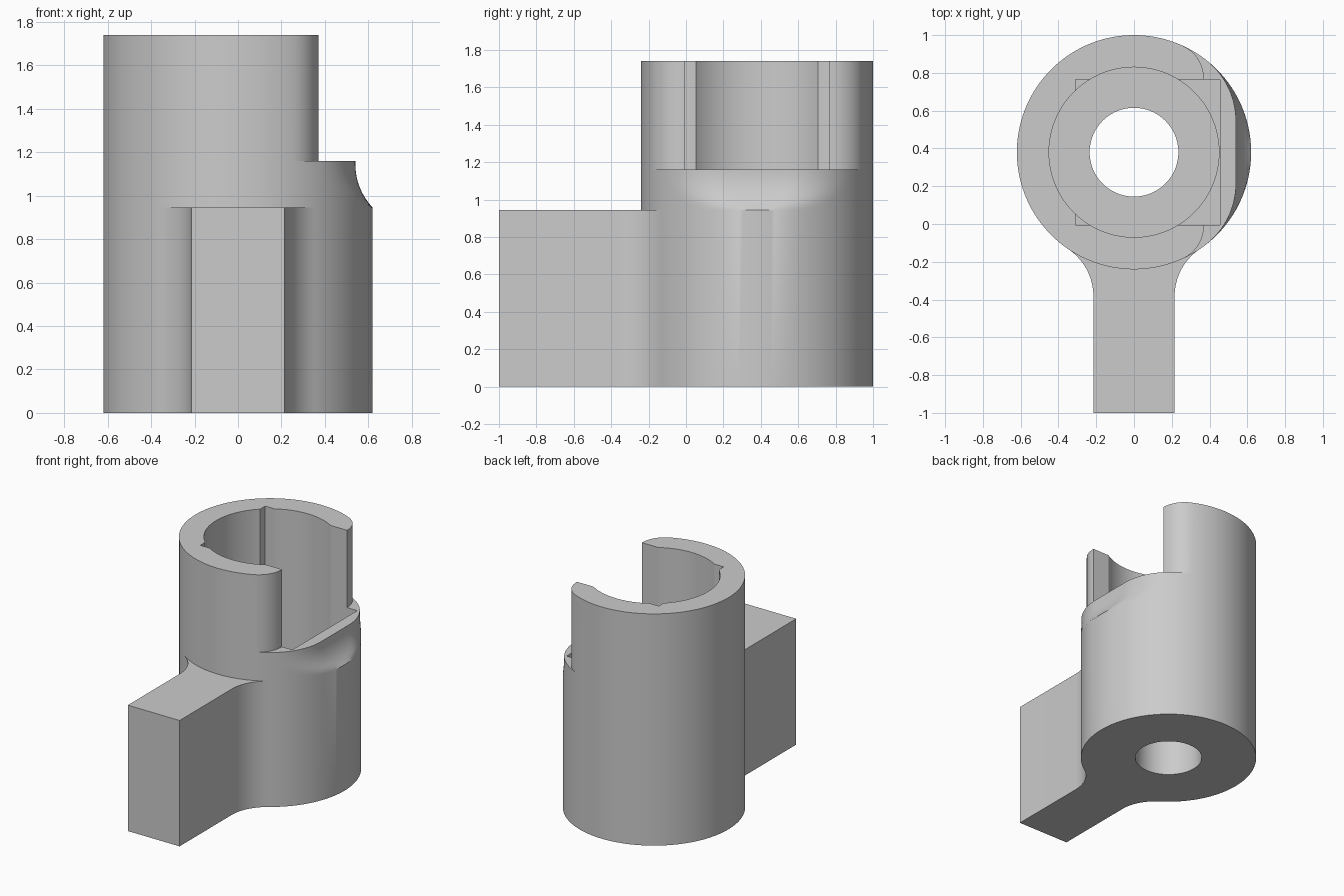
import bpy, bmesh
from math import sin, cos, tan, atan2, sqrt, pi, radians

if "Cube" in bpy.data.objects:
    bpy.data.objects.remove(bpy.data.objects["Cube"])

R, CY = 0.62, 0.38           # barrel radius and centre
ARM_W, ARM_H, FIL = 0.215, 0.945, 0.30
LEDGE, TOP = 1.16, 1.74
SEG = 160

grey = bpy.data.materials.new("light_grey")
grey.use_nodes = True
grey.diffuse_color = (0.6, 0.6, 0.6, 1)
grey.node_tree.nodes["Principled BSDF"].inputs["Base Color"].default_value = (0.6, 0.6, 0.6, 1)


def loft(name, rings):
    """Closed solid through rings of equal point count."""
    bm = bmesh.new()
    loops = [[bm.verts.new(p) for p in ring] for ring in rings]
    n = len(loops[0])
    for a, b in zip(loops, loops[1:]):
        for i in range(n):
            j = (i + 1) % n
            bm.faces.new((a[i], a[j], b[j], b[i]))
    bm.faces.new(loops[0][::-1])
    bm.faces.new(loops[-1])
    bmesh.ops.remove_doubles(bm, verts=bm.verts, dist=1e-5)
    bmesh.ops.recalc_face_normals(bm, faces=bm.faces)
    mesh = bpy.data.meshes.new(name)
    bm.to_mesh(mesh)
    bm.free()
    mesh.materials.append(grey)
    ob = bpy.data.objects.new(name, mesh)
    bpy.context.collection.objects.link(ob)
    return ob


def prism(name, pts, z0, z1):
    return loft(name, [[(x, y, z) for x, y in pts] for z in (z0, z1)])


def circle(r):
    return [(r * cos(2 * pi * i / SEG), CY + r * sin(2 * pi * i / SEG)) for i in range(SEG)]


def flat_ring(limit, r, z):
    """Barrel section with its +x side cut flat at limit and corners rounded by r."""
    d2 = R * R - limit * limit - 2 * r * (R - limit)
    d, cx = sqrt(max(d2, 0)), limit - r
    ring = []
    for i in range(SEG):
        t = 2 * pi * i / SEG
        if t > pi:
            t -= 2 * pi
        a = abs(t)
        if a >= atan2(d, cx):
            rho = R
        elif a <= atan2(d, limit):
            rho = limit / cos(a)
        else:
            k = cx * cos(a) + d * sin(a)
            rho = k + sqrt(k * k - cx * cx - d * d + r * r)
        ring.append((rho * cos(t), CY + rho * sin(t), z))
    return ring


def boolean(ob, other, op):
    mod = ob.modifiers.new(op.lower(), "BOOLEAN")
    mod.operation, mod.object, mod.solver = op, other, "EXACT"
    bpy.context.view_layer.objects.active = ob
    bpy.ops.object.modifier_apply(modifier=mod.name)
    bpy.data.objects.remove(other)


# Barrel: full round base, hollow sweep into the ledge, open-sided upper wall
rings = [[(x, y, z) for x, y in circle(R)] for z in (0, ARM_H)]
sweep = radians(43.6)
rad = 0.08 / (1 - cos(sweep))
for i in range(1, 9):
    p = sweep * (1 - i / 8)
    rings.append(flat_ring(R - 0.08 + rad * (1 - cos(p)), 0.41,
                           ARM_H + rad * (sin(sweep) - sin(p))))
rings.append(flat_ring(0.54, 0.41, LEDGE))
rings += [flat_ring(0.37, 0.19, z) for z in (LEDGE, TOP)]
barrel = loft("barrel_with_arm", rings)

# Arm with fillets flowing into the barrel
fx = ARM_W + FIL
fy = CY - sqrt((R + FIL) ** 2 - fx * fx)
end = atan2(CY - fy, -fx)
side = [(ARM_W, -1)]
for i in range(15):
    t = pi + (end - pi) * i / 14
    side.append((fx + FIL * cos(t), fy + FIL * sin(t)))
side += [(0.56 * sin(t), CY - 0.56 * cos(t)) for t in (0.55, 0.28)]
arm = prism("arm", side + [(-x, y) for x, y in reversed(side)], 0, ARM_H)
boolean(barrel, arm, "UNION")

# Round bore, square-cornered pocket and through hole
boolean(barrel, prism("bore_cutter", circle(0.45), 0.5, 2), "DIFFERENCE")
pocket = [(-0.31, CY - 0.385), (0.455, CY - 0.385), (0.455, CY + 0.385), (-0.31, CY + 0.385)]
boolean(barrel, prism("pocket_cutter", pocket, 0.95, 2), "DIFFERENCE")
boolean(barrel, prism("hole_cutter", circle(0.235), -0.5, 1), "DIFFERENCE")

bpy.ops.object.select_all(action="DESELECT")
barrel.select_set(True)
bpy.context.view_layer.objects.active = barrel
bpy.ops.object.shade_smooth_by_angle(angle=radians(25))
